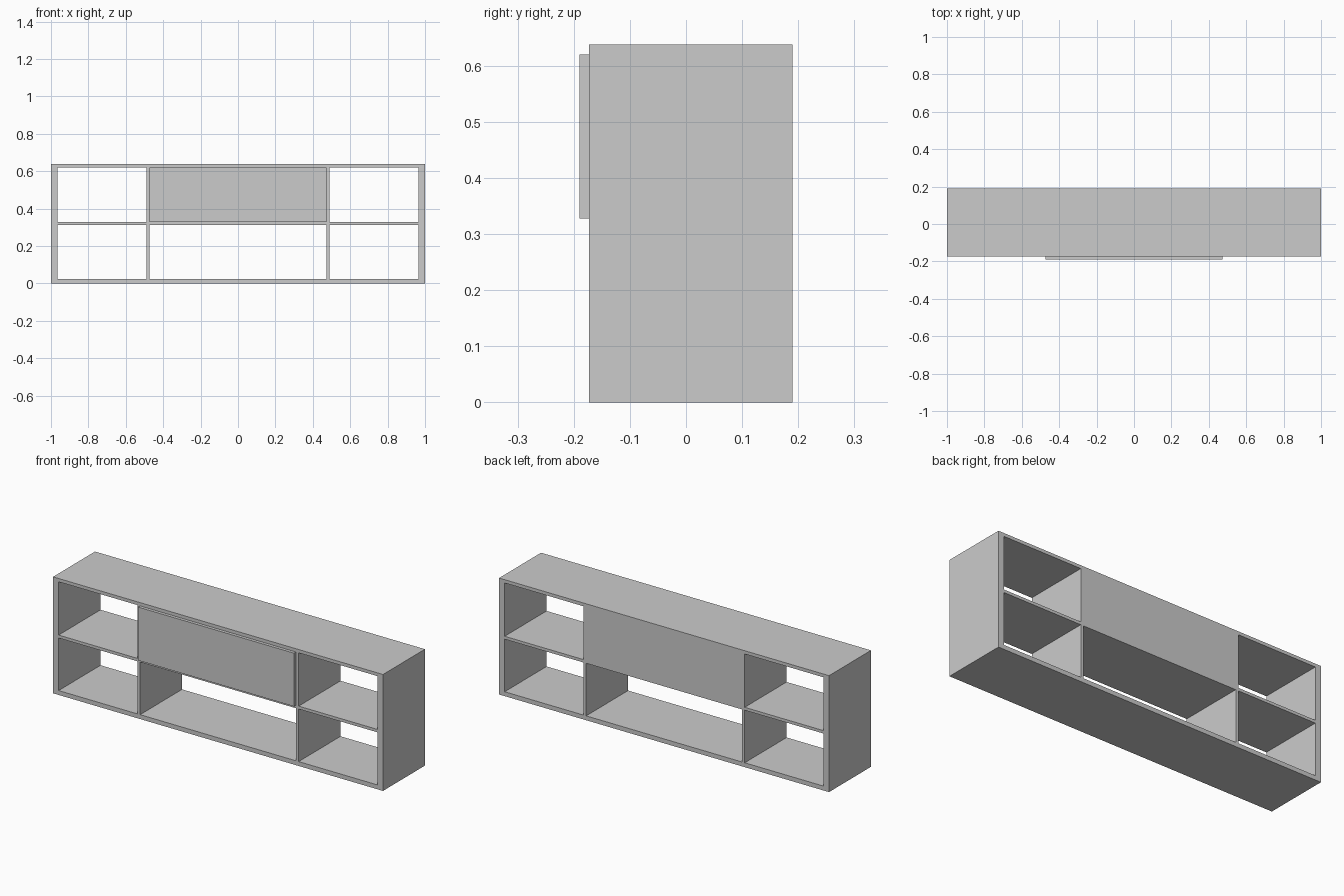
import bpy

if "Cube" in bpy.data.objects:
    bpy.data.objects.remove(bpy.data.objects["Cube"])

# Overall sizes
BACK, FRONT = 0.19, -0.173
HEIGHT = 0.638
SIDE_IN = 0.966                 # inner face of the side panels
DIV_IN, DIV_OUT = 0.472, 0.489  # faces of the dividers
FLOOR, SHELF_LO, SHELF_HI, CEIL = 0.024, 0.312, 0.328, 0.62


def box(name, x, y, z):
    """Box spanning the (min, max) ranges on each axis."""
    spans = (x, y, z)
    bpy.ops.mesh.primitive_cube_add(size=1, location=[(a + b) / 2 for a, b in spans])
    ob = bpy.context.object
    ob.name = name
    ob.scale = [b - a for a, b in spans]
    bpy.ops.object.transform_apply(location=False, rotation=False, scale=True)
    return ob


depth = (FRONT, BACK)

# Horizontal boards between the sides
for name, z in (("bottom_board", (0, FLOOR)),
                ("middle_shelf", (SHELF_LO, SHELF_HI)),
                ("top_board", (CEIL, HEIGHT))):
    box(name, (-SIDE_IN, SIDE_IN), depth, z)

# Side panels and dividers, left and right
for side, s in (("left", -1), ("right", 1)):
    box(side + "_side_panel", sorted((s * SIDE_IN, s * 1.0)), depth, (0, HEIGHT))
    div = sorted((s * DIV_IN, s * DIV_OUT))
    box(side + "_lower_divider", div, depth, (FLOOR, SHELF_LO))
    box(side + "_upper_divider", div, depth, (SHELF_HI, CEIL))

# Back panel closing the upper middle compartment, flush with the rear
box("back_panel", (-DIV_IN, DIV_IN), (BACK - 0.017, BACK), (SHELF_HI, CEIL))

# Door mounted proud of the front
box("flap_door", (-DIV_IN, DIV_IN), (-0.19, FRONT), (SHELF_HI, CEIL))
